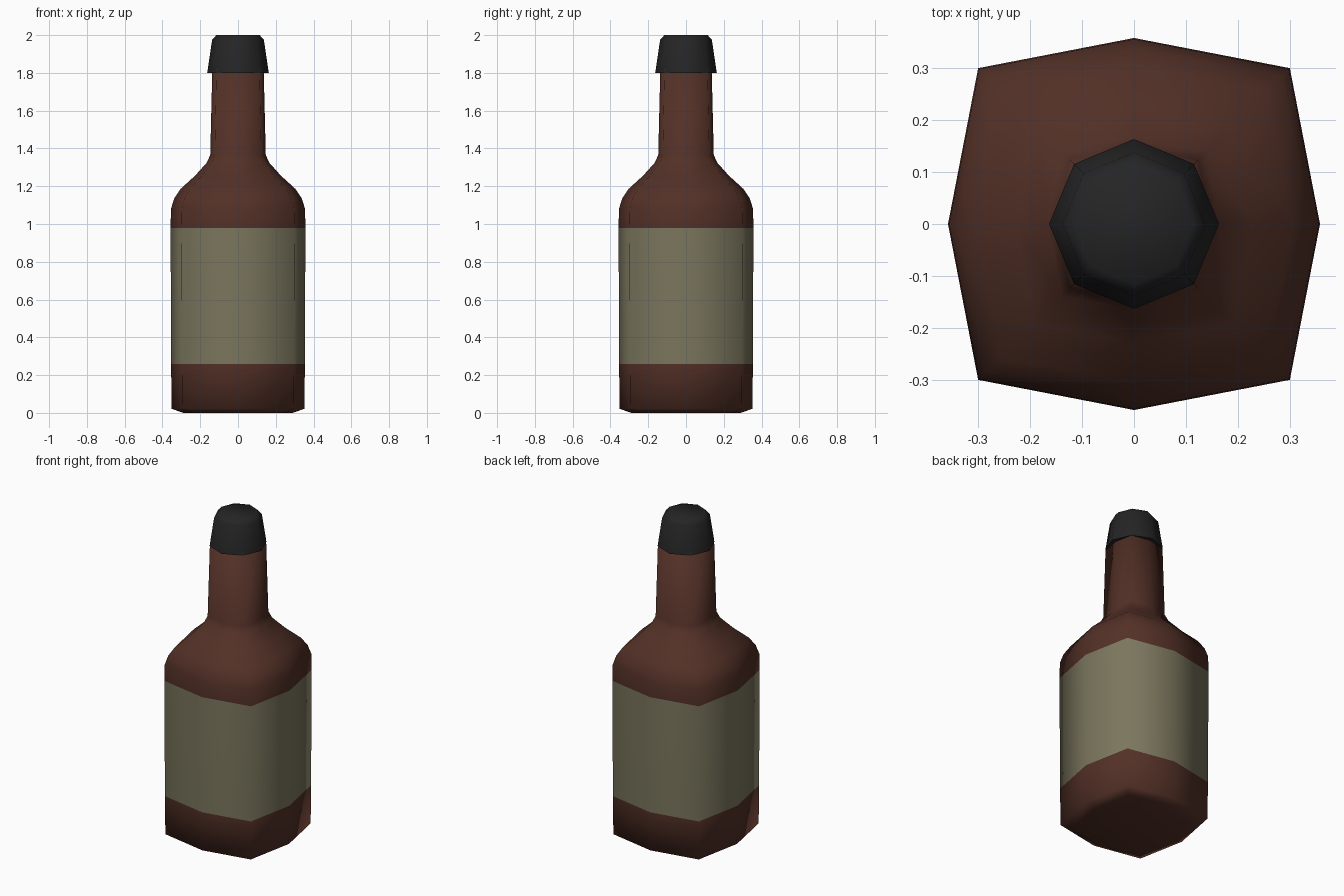
import bpy, bmesh
from math import cos, sin, pi

cube = bpy.data.objects.get("Cube")
if cube:
    bpy.data.objects.remove(cube, do_unlink=True)


def material(name, rgb):
    m = bpy.data.materials.new(name)
    m.use_nodes = True
    m.diffuse_color = (*rgb, 1)
    m.node_tree.nodes["Principled BSDF"].inputs["Base Color"].default_value = (*rgb, 1)
    return m


brown = material("brown glass", (0.086, 0.030, 0.020))
cream = material("label paper", (0.195, 0.180, 0.110))
black = material("black cap", (0.018, 0.018, 0.018))


def lathe(name, profile, corner, materials):
    """Eight-sided turned shape; corner scales the radius of the diagonal points."""
    bm = bmesh.new()
    rings = []
    for r, z in profile:
        ring = []
        for i in range(8):
            k = r * (corner if i % 2 else 1)
            ring.append(bm.verts.new((k * cos(i * pi / 4), k * sin(i * pi / 4), z)))
        rings.append(ring)
    for low, high in zip(rings, rings[1:]):
        for i in range(8):
            j = (i + 1) % 8
            bm.faces.new((low[i], low[j], high[j], high[i]))
    bm.faces.new(rings[0][::-1])
    bm.faces.new(rings[-1])
    mesh = bpy.data.meshes.new(name)
    bm.to_mesh(mesh)
    bm.free()
    for m in materials:
        mesh.materials.append(m)
    mesh.shade_smooth()
    obj = bpy.data.objects.new(name, mesh)
    bpy.context.collection.objects.link(obj)
    return obj


# Bottle: base, body, shoulder and neck, squared off at the corners
LABEL_LOW, LABEL_HIGH = 0.26, 0.98
bottle = lathe("bottle", [
    (0.29, 0.0), (0.352, 0.022), (0.354, LABEL_LOW), (0.357, LABEL_HIGH),
    (0.355, 1.08), (0.338, 1.135), (0.305, 1.185), (0.228, 1.255),
    (0.165, 1.325), (0.147, 1.365), (0.136, 1.82)], 1.185, [brown, cream])

# Label: the band of wall faces between the two label heights
for face in bottle.data.polygons:
    if LABEL_LOW < face.center.z < LABEL_HIGH:
        face.material_index = 1

# Cap: tapered regular octagon with a small bevel at the top
cap = lathe("cap", [(0.163, 1.80), (0.137, 1.975), (0.115, 2.0)], 1.0, [black])
bpy.ops.object.select_all(action="DESELECT")
cap.select_set(True)
bpy.context.view_layer.objects.active = cap
bpy.ops.object.shade_smooth_by_angle(angle=pi / 3.4)
